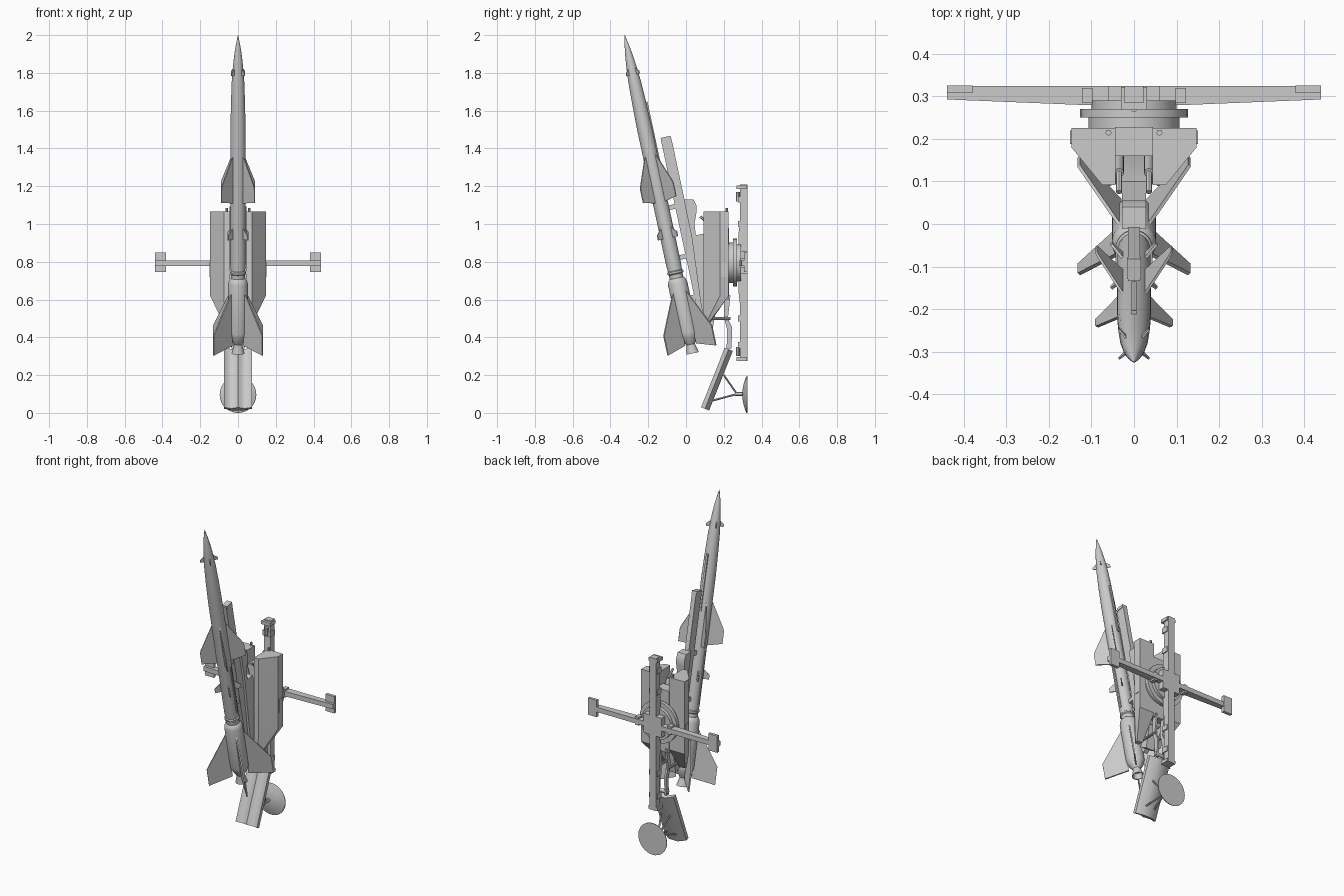
import bpy, bmesh, math
from mathutils import Matrix, Vector

if "Cube" in bpy.data.objects:
    bpy.data.objects.remove(bpy.data.objects["Cube"])

# Missile frame: origin at nose tip, local +z towards the nose, local +y towards the rail
TILT = math.atan2(0.36, 1.685)
MIS = Matrix.Translation((0, -0.325, 2.0)) @ Matrix.Rotation(TILT, 4, 'X')
WORLD = Matrix.Identity(4)


def loft(name, sections, mat=WORLD):
    """Skin a list of equal-length closed sections and cap the ends."""
    bm = bmesh.new()
    rings = [[bm.verts.new(mat @ Vector(p)) for p in s] for s in sections]
    n = len(rings[0])
    for a, b in zip(rings, rings[1:]):
        for i in range(n):
            bm.faces.new((a[i], a[(i + 1) % n], b[(i + 1) % n], b[i]))
    bm.faces.new(rings[0])
    bm.faces.new(rings[-1])
    bmesh.ops.recalc_face_normals(bm, faces=bm.faces)
    me = bpy.data.meshes.new(name)
    bm.to_mesh(me)
    bm.free()
    ob = bpy.data.objects.new(name, me)
    bpy.context.collection.objects.link(ob)
    return ob


def lathe(name, prof, mat=WORLD, sides=24):
    """Revolve (z, radius) points about local z."""
    ang = [2 * math.pi * i / sides for i in range(sides)]
    return loft(name, [[(r * math.cos(a), r * math.sin(a), z) for a in ang] for z, r in prof], mat)


def side(name, pts, x0, x1, mat=WORLD):
    """Extrude a (y, z) profile along x."""
    return loft(name, [[(x, y, z) for y, z in pts] for x in (x0, x1)], mat)


def box(name, x, y, z, mat=WORLD):
    return side(name, [(y[0], z[0]), (y[1], z[0]), (y[1], z[1]), (y[0], z[1])], x[0], x[1], mat)


def rod(name, a, b, r, sides=10):
    a, b = Vector(a), Vector(b)
    d = b - a
    m = Matrix.Translation(a) @ d.to_track_quat('Z', 'Y').to_matrix().to_4x4()
    return lathe(name, [(0, r), (d.length, r)], m, sides)


def fins(name, pts, t):
    """Four fins in an X around the missile from (distance from nose, radius) points."""
    for k in range(4):
        m = MIS @ Matrix.Rotation(math.pi / 4 + k * math.pi / 2, 4, 'Z')
        loft(f"{name}_{k + 1}", [[(r, o, -s) for s, r in pts] for o in (-t, t)], m)


# ---- Missile body, booster and nozzle
lathe("missile_body", [(0, .0008), (-.04, .009), (-.1, .019), (-.17, .027), (-.25, .033), (-.36, .037),
                       (-.5, .04), (-1.24, .04), (-1.29, .037), (-1.34, .037)], MIS)
lathe("booster", [(-1.315, .036), (-1.325, .046), (-1.345, .052), (-1.61, .052), (-1.63, .049),
                  (-1.665, .028), (-1.675, .022)], MIS)
lathe("nozzle", [(-1.66, .021), (-1.68, .023), (-1.723, .034), (-1.721, .03), (-1.69, .018)], MIS)
lathe("coupling_ring", [(-1.275, .038), (-1.28, .043), (-1.29, .043), (-1.295, .037)], MIS)

# ---- Fin sets
fins("nose_fin", [(.175, .02), (.2, .05), (.215, .05), (.215, .02)], .002)
fins("main_wing", [(.64, .035), (.8, .12), (.82, .126), (.89, .126), (.905, .035)], .003)
fins("control_fin", [(1.04, .035), (1.075, .075), (1.1, .075), (1.1, .035)], .003)
fins("booster_fin", [(1.38, .045), (1.6, .184), (1.707, .184), (1.675, .045)], .004)

# ---- Cable ducts along the body
box("duct_back", (-.006, .006), (.034, .045), (-.7, -.37), MIS)
for sx in (-1, 1):
    box("duct_side", (sx * .036, sx * .044), (-.005, .005), (-1.24, -.93), MIS)

# ---- Launch rail with shoes and lower cradle
side("rail", [(.072, -.575), (.126, -.575), (.128, -.6), (.128, -1.6), (.085, -1.62), (.072, -1.58)], -.014, .014, MIS)
box("rail_tip", (-.017, .017), (.078, .126), (-.59, -.572), MIS)
for s in (.93, 1.2, 1.42):
    box("rail_shoe", (-.01, .01), (.036, .075), (-s - .025, -s), MIS)
side("rail_cradle", [(-.012, 1.13), (.04, 1.13), (.055, 1.1), (.055, 1.06), (.045, 1.0), (.052, .94), (.1, .95),
                     (.17, .8), (.17, .6), (.14, .44), (.1, .46), (.075, .6), (.03, .93)], -.028, .028)

# ---- Side housings flanking the rail
SEC = [(.043, .226), (.147, .226), (.147, .18), (.075, .092), (.043, .092)]
LOW = [(.043, .125), (.078, .12), (.078, .105), (.07, .092), (.043, .092)]
for sx in (-1, 1):
    loft("side_housing", [[(sx * x, y, z) for x, y in s] for s, z in ((SEC, 1.065), (SEC, .62), (LOW, .475))])
    box("housing_door", (sx * .145, sx * .15), (.188, .22), (.72, .8))
    rod("housing_knob", (sx * .06, .215, 1.06), (sx * .06, .215, 1.085), .007)
    # elevation cylinders, trunnions and tail links
    rod("elevating_cylinder", (sx * .035, .205, .72), (sx * .035, .12, 1.0), .011, 14)
    rod("elevating_piston", (sx * .035, .12, 1.0), (sx * .035, .075, 1.04), .007, 12)
    rod("cross_strut", (sx * .033, .11, .5), (sx * .033, .235, .5), .008)
    side("tail_link", [(.205, .64), (.235, .62), (.222, .5), (.245, .45), (.24, .34), (.215, .34), (.218, .44), (.2, .51)],
         sx * .022, sx * .034)
box("carriage", (-.045, .045), (.16, .228), (.6, .98))
rod("trunnion", (-.045, .16, .6), (.045, .16, .6), .02, 16)
rod("tail_pivot", (-.04, .23, .36), (.04, .23, .36), .011, 14)

# ---- Turntable, axis along y
TURN = Matrix.Translation((0, 0, .795)) @ Matrix.Rotation(-math.pi / 2, 4, 'X')
lathe("turntable", [(.222, .107), (.25, .107), (.25, .127), (.27, .127), (.27, .1), (.29, .1)], TURN, 32)

# ---- Cross-shaped base
side("base_beam", [(.325, .275), (.325, 1.21), (.285, 1.21), (.285, 1.0), (.278, .95), (.278, .64), (.285, .58), (.285, .275)],
     -.022, .022)
box("base_hub", (-.06, .06), (.275, .325), (.735, .855))
for z in (.285, 1.195):
    box("beam_end_plate", (-.03, .03), (.268, .322), (z - .01, z + .01))
for z in (.36, .5, 1.0, 1.13):
    box("beam_clamp", (-.028, .028), (.276, .318), (z - .016, z + .016))
rod("beam_jack_top", (0, .275, 1.12), (0, .275, 1.17), .011)
rod("beam_jack_bottom", (0, .275, .3), (0, .275, .35), .011)
for sx in (-1, 1):
    arm = [(.02, .325), (.44, .325), (.44, .293), (.12, .28), (.02, .28)]
    loft("outrigger", [[(sx * x, y, z) for x, y in arm] for z in (.777, .806)])
    box("outrigger_foot", (sx * .38, sx * .44), (.308, .326), (.745, .848))
    rod("foot_pin", (sx * .41, .3, .792), (sx * .41, .312, .792), .012, 12)
    for z in (.772, .811):
        box("outrigger_hinge", (sx * .098, sx * .122), (.285, .32), (z - .006, z + .006))

# ---- Blast deflector: twin concave channels meeting at a centre ridge
front = [(-.073 + .146 * i / 12, .016 * math.sin(math.pi * (i % 6) / 6)) for i in range(13)]
sec = front + [(.073, .022), (.03, .046), (-.03, .046), (-.073, .022)]
TOP, BOT = Vector((0, .205, .345)), Vector((0, .08, .03))
ax = (TOP - BOT).normalized()
nrm = Vector((0, ax.z, -ax.y))
loft("blast_deflector", [[p + Vector((x, 0, 0)) + nrm * d for x, d in sec] for p in (BOT, TOP)])

# ---- Ground dish and its struts
DISH = Matrix.Translation((0, 0, .097)) @ Matrix.Rotation(-math.pi / 2, 4, 'X')
lathe("ground_dish", [(.298, .002), (.3, .03), (.306, .06), (.318, .094), (.322, .097), (.325, .097)], DISH, 32)
rod("dish_hub", (0, .26, .1), (0, .302, .1), .01, 12)
for sx in (-1, 1):
    rod("dish_strut_upper", (sx * .03, .2, .2), (0, .27, .1), .005, 8)
    rod("dish_strut_lower", (sx * .03, .14, .065), (0, .27, .1), .005, 8)

# ---- Smooth round parts, keep hard edges
for ob in bpy.context.collection.objects:
    ob.select_set(True)
    bpy.context.view_layer.objects.active = ob
bpy.ops.object.shade_smooth_by_angle(angle=math.radians(30))
